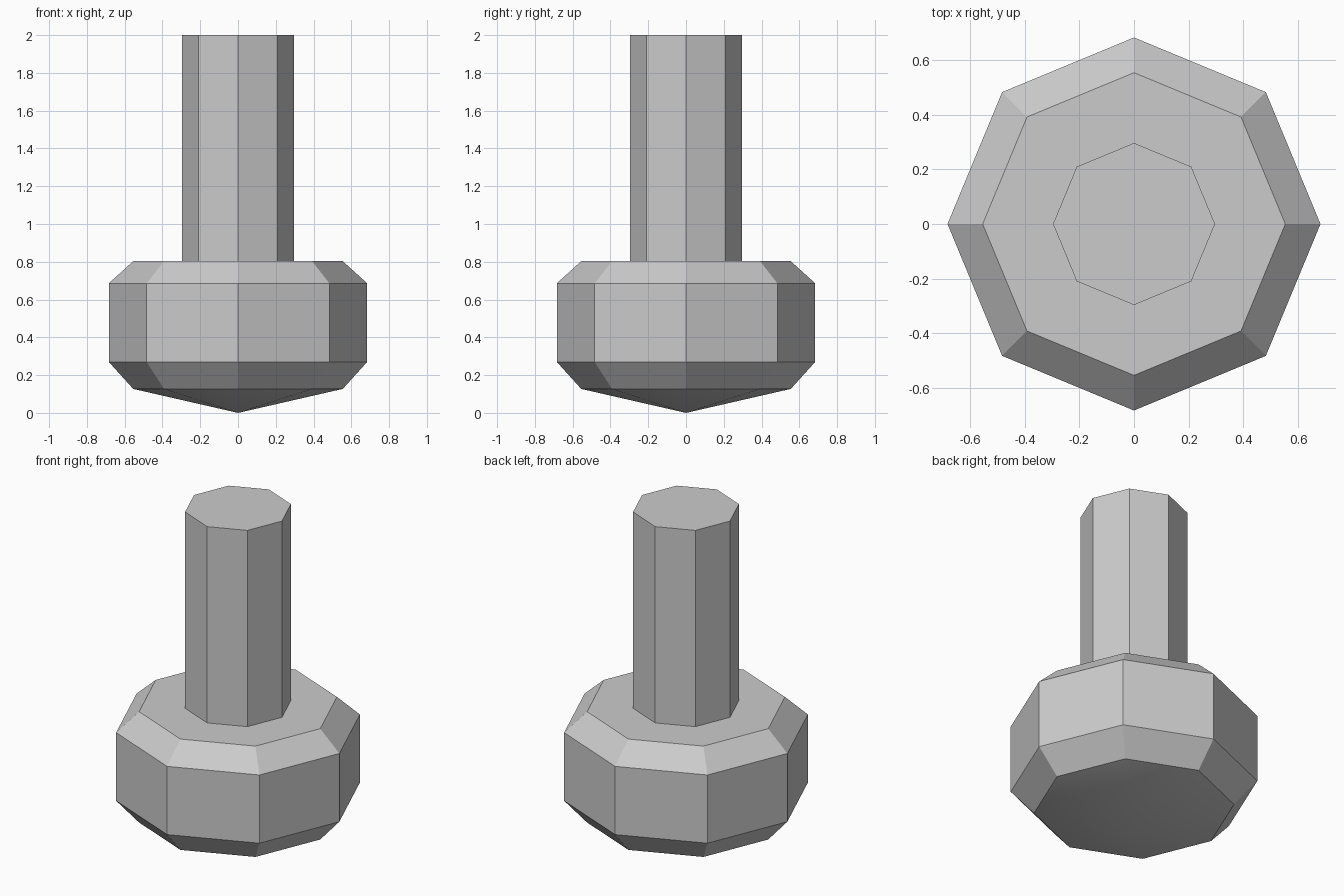
import bpy, bmesh, math

if "Cube" in bpy.data.objects:
    bpy.data.objects.remove(bpy.data.objects["Cube"])

SIDES = 8


def lathe(name, profile):
    """Spin a (radius, z) profile into an eight-sided body."""
    bm = bmesh.new()
    rings = []
    for r, z in profile:
        if r == 0:
            rings.append([bm.verts.new((0, 0, z))] * SIDES)
        else:
            rings.append([bm.verts.new((r * math.cos(a), r * math.sin(a), z))
                          for a in (i * math.tau / SIDES for i in range(SIDES))])
    for low, high in zip(rings, rings[1:]):
        for i in range(SIDES):
            j = (i + 1) % SIDES
            corners = [low[i], low[j], high[j], high[i]]
            bm.faces.new(list(dict.fromkeys(corners)))
    mesh = bpy.data.meshes.new(name)
    bm.to_mesh(mesh)
    bm.free()
    obj = bpy.data.objects.new(name, mesh)
    bpy.context.collection.objects.link(obj)
    bpy.ops.object.select_all(action='DESELECT')
    obj.select_set(True)
    bpy.context.view_layer.objects.active = obj
    bpy.ops.object.shade_smooth_by_angle(angle=math.radians(20))
    return obj


# Chamfered head with a shallow pointed underside
lathe("head", [(0, 0), (0.555, 0.127), (0.684, 0.27), (0.684, 0.686),
               (0.555, 0.803), (0.297, 0.803)])

# Octagonal stem rising from the head
lathe("stem", [(0.297, 0.803), (0.297, 2.0), (0, 2.0)])
